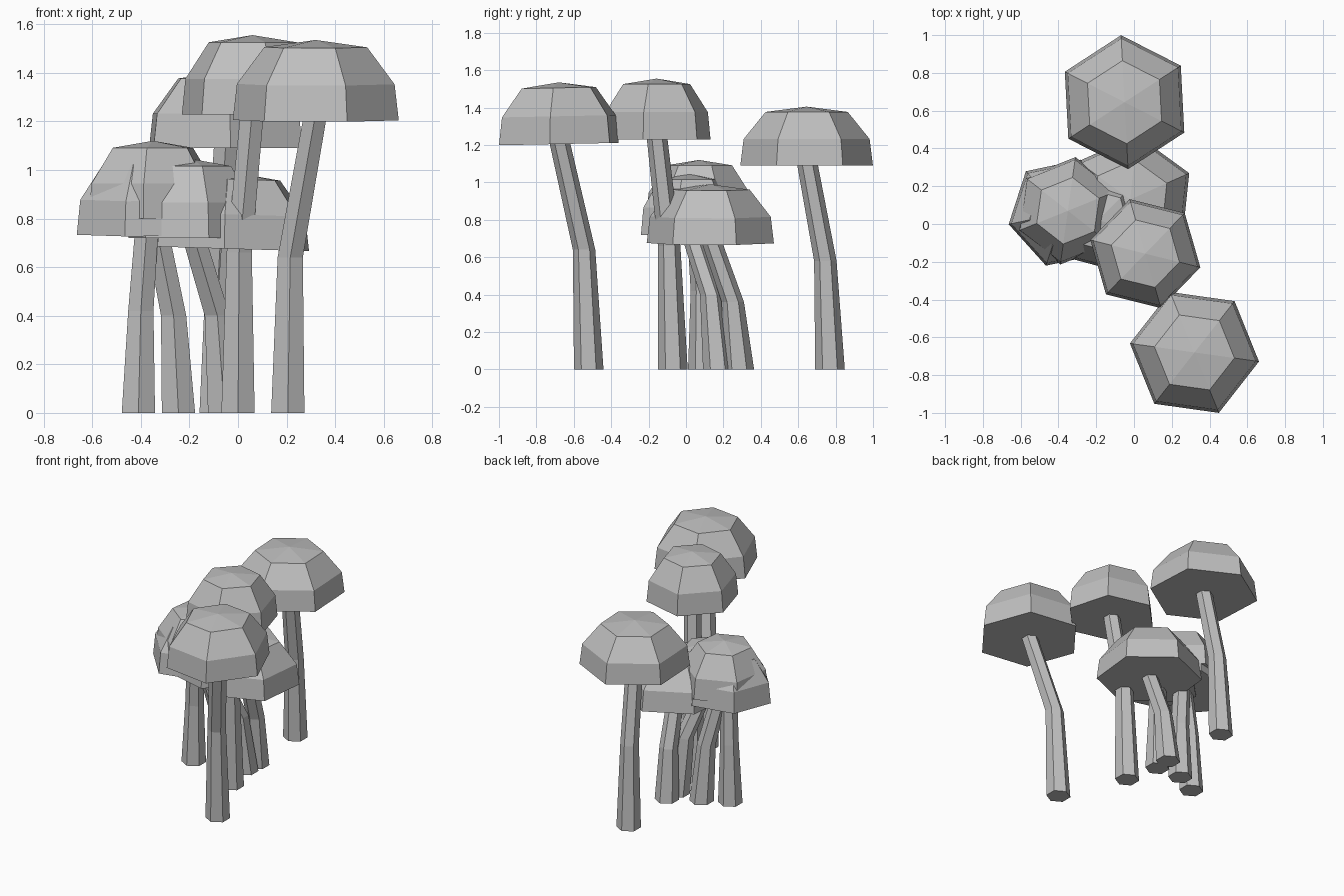
import bpy
import bmesh
from math import cos, sin, radians

cube = bpy.data.objects.get("Cube")
if cube:
    bpy.data.objects.remove(cube, do_unlink=True)

SIDES = 6
grey = bpy.data.materials.new("plain_grey")
grey.use_nodes = True
colour = (0.52, 0.52, 0.52, 1)
grey.diffuse_color = colour
grey.node_tree.nodes["Principled BSDF"].inputs["Base Color"].default_value = colour


def ring(bm, centre, radius, turn, tilt=(0, 0)):
    """Six-sided ring of vertices, optionally tilted."""
    verts = []
    for i in range(SIDES):
        a = radians(turn + i * 360 / SIDES)
        x, y = radius * cos(a), radius * sin(a)
        z = centre[2] + tilt[0] * x + tilt[1] * y
        verts.append(bm.verts.new((centre[0] + x, centre[1] + y, z)))
    return verts


def bridge(bm, low, high):
    for i in range(SIDES):
        j = (i + 1) % SIDES
        bm.faces.new((low[i], low[j], high[j], high[i]))


def fan(bm, loop, point):
    tip = bm.verts.new(point)
    for i in range(SIDES):
        bm.faces.new((loop[i], loop[(i + 1) % SIDES], tip))


def finish(bm, name):
    bmesh.ops.recalc_face_normals(bm, faces=bm.faces)
    mesh = bpy.data.meshes.new(name)
    bm.to_mesh(mesh)
    bm.free()
    mesh.materials.append(grey)
    bpy.context.collection.objects.link(bpy.data.objects.new(name, mesh))


def add_cap(name, centre, radius, height, turn, tilt):
    x, y, z = centre
    bm = bmesh.new()
    # Rim, upper rim and shoulder as (radius, height) fractions
    profile = [(1, 0), (0.95, 0.45), (0.62, 0.91)]
    rings = [ring(bm, (x, y, z + h * height), r * radius, turn, tilt)
             for r, h in profile]
    for low, high in zip(rings, rings[1:]):
        bridge(bm, low, high)
    fan(bm, rings[-1], (x, y, z + height))
    fan(bm, rings[0][::-1], (x, y, z))
    finish(bm, name)


def add_stem(name, base, bend, top):
    bm = bmesh.new()
    rings = [ring(bm, p, r, 90)
             for p, r in zip((base, bend, top), (0.079, 0.06, 0.055))]
    for low, high in zip(rings, rings[1:]):
        bridge(bm, low, high)
    bm.faces.new(rings[0][::-1])
    bm.faces.new(rings[-1])
    finish(bm, name)


# name, cap centre, radius, height, turn, tilt, stem base, stem bend
mushrooms = [
    ("front", (0.32, -0.68, 1.205), 0.345, 0.33, -8, (0, 0.02),
     (0.205, -0.52, 0), (0.215, -0.545, 0.64)),
    ("back", (-0.05, 0.645, 1.09), 0.355, 0.315, 93, (0, 0),
     (-0.09, 0.77, 0), (-0.08, 0.745, 0.58)),
    ("tall_middle", (0.06, -0.157, 1.228), 0.3, 0.327, -14, (0, 0),
     (0, -0.07, 0), (0.005, -0.09, 0.66)),
    ("low_middle", (-0.02, 0.13, 0.675), 0.342, 0.315, 24, (-0.03, 0),
     (-0.05, 0.285, 0), (-0.04, 0.25, 0.36)),
    ("upper_side", (-0.35, 0.07, 0.8), 0.287, 0.32, 82, (0, 0),
     (-0.245, 0.175, 0), (-0.265, 0.15, 0.4)),
    ("lower_side", (-0.375, 0.06, 0.735), 0.295, 0.32, 192, (0, 0.03),
     (-0.41, 0.09, 0), (-0.4, 0.085, 0.42)),
    ("hidden_side", (-0.19, 0.02, 0.72), 0.27, 0.325, 285, (0, 0),
     (-0.055, 0.17, 0), (-0.085, 0.135, 0.4)),
]

for name, centre, radius, height, turn, tilt, base, bend in mushrooms:
    add_cap(name + "_cap", centre, radius, height, turn, tilt)
    # Stem runs just into the underside of its cap
    top = (centre[0], centre[1], centre[2] + 0.03)
    add_stem(name + "_stem", base, bend, top)
